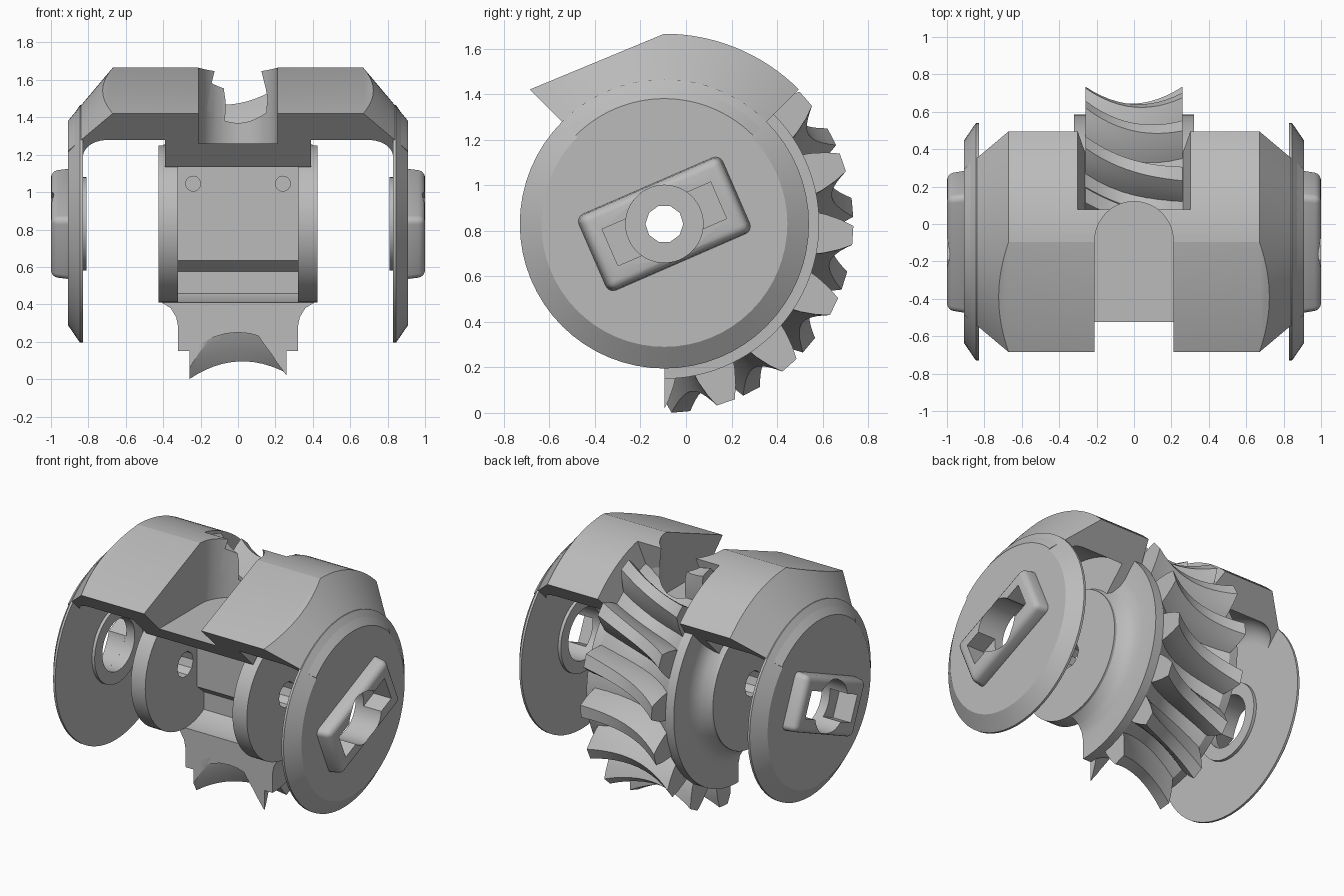
import bpy, bmesh
from math import sin, cos, pi, radians
from mathutils import Vector, Matrix

cube = bpy.data.objects.get("Cube")
if cube:
    bpy.data.objects.remove(cube, do_unlink=True)

CY, CZ = -0.095, 0.83          # joint axis, running along x

grey = bpy.data.materials.new("plain_grey")
grey.use_nodes = True
grey.diffuse_color = (0.5, 0.5, 0.5, 1)
grey.node_tree.nodes["Principled BSDF"].inputs["Base Color"].default_value = (0.5, 0.5, 0.5, 1)


def polar(x, r, a):
    """Point at radius r around the axis; a = 0 is down, 90 back, 180 up."""
    return Vector((x, CY + r * sin(a), CZ - r * cos(a)))


def finish(name, bm):
    bmesh.ops.recalc_face_normals(bm, faces=bm.faces)
    mesh = bpy.data.meshes.new(name)
    bm.to_mesh(mesh)
    bm.free()
    mesh.materials.append(grey)
    ob = bpy.data.objects.new(name, mesh)
    bpy.context.collection.objects.link(ob)
    return ob


def skin(bm, rings, closed=False):
    """Join rings of points with quads, capping the ends if open."""
    vs = [[bm.verts.new(p) for p in ring] for ring in rings]
    n = len(vs[0])
    for a, b in zip(vs, vs[1:] + vs[:1] if closed else vs[1:]):
        for i in range(n):
            j = (i + 1) % n
            bm.faces.new((a[i], a[j], b[j], b[i]))
    if not closed:
        bm.faces.new(vs[0])
        bm.faces.new(vs[-1][::-1])


def lathe(profile, start=0, end=360, steps=64):
    bm = bmesh.new()
    full = end - start == 360
    angles = [radians(start + (end - start) * i / steps) for i in range(steps + (not full))]
    skin(bm, [[polar(x, r, a) for x, r in profile] for a in angles], full)
    return bm


def slice_off(bm, point, normal):
    geom = bm.verts[:] + bm.edges[:] + bm.faces[:]
    cut = bmesh.ops.bisect_plane(bm, geom=geom, plane_co=point, plane_no=normal, clear_outer=True)
    edges = [e for e in cut["geom_cut"] if isinstance(e, bmesh.types.BMEdge)]
    bmesh.ops.holes_fill(bm, edges=[e for e in edges if e.is_valid], sides=0)


def both(half):
    """Mirror a half profile, listed from x = 0 outward and back, into a full one."""
    return half + [(-x, r) for x, r in reversed(half) if x > 0]


def box(name, size, loc, tilt=0):
    bm = bmesh.new()
    bmesh.ops.create_cube(bm, size=1, matrix=Matrix.Translation(loc)
                          @ Matrix.Rotation(tilt, 4, 'X') @ Matrix.Diagonal((*size, 1)))
    return finish(name, bm)


def rod(name, axis, radius, length, loc, sides=48):
    bm = bmesh.new()
    turn = {'X': Matrix.Rotation(pi / 2, 4, 'Y'), 'Y': Matrix.Rotation(pi / 2, 4, 'X'), 'Z': Matrix()}
    bmesh.ops.create_cone(bm, cap_ends=True, segments=sides, radius1=radius, radius2=radius,
                          depth=length, matrix=Matrix.Translation(loc) @ turn[axis])
    return finish(name, bm)


def apply(ob, kind, **settings):
    mod = ob.modifiers.new(kind, kind)
    for key, value in settings.items():
        setattr(mod, key, value)
    bpy.context.view_layer.objects.active = ob
    bpy.ops.object.modifier_apply(modifier=mod.name)


def cut(ob, *cutters):
    for c in cutters:
        apply(ob, 'BOOLEAN', operation='DIFFERENCE', solver='EXACT', object=c)


# Cutters: open-ended slot in the top, groove for the teeth, axle hole
slot_round = rod("slot_round_cutter", 'Z', 0.21, 1.0, (0, -0.09, 1.76))
slot_front = box("slot_front_cutter", (0.42, 1.0, 1.0), (0, -0.59, 1.76))
groove = finish("groove_cutter", lathe(both([(0, 0.57), (0.13, 0.6), (0.26, 0.67), (0.33, 0.95)]),
                                       130, 168, 16))
axle = rod("axle_cutter", 'X', 0.083, 1.2, (0, CY, CZ), 10)
helpers = [slot_round, slot_front, groove, axle]

# Yoke: quarter ring with conical shoulders, front half planed flat
fillet = [(0.70 + 0.13 * cos(radians(t)), 0.505 + 0.13 * sin(radians(t))) for t in range(0, 91, 15)]
bm = lathe(both([(0, 0.835), (0.67, 0.835), (0.91, 0.55), (0.91, 0.48), (0.83, 0.48)]
                + fillet + [(0.39, 0.635), (0.39, 0.43), (0, 0.43)]), 135, 225, 32)
flat = radians(202.5)
slice_off(bm, polar(0, 0.835 * cos(pi / 8), flat), polar(0, 1, flat) - polar(0, 0, flat))
yoke = finish("yoke", bm)
cut(yoke, slot_round, slot_front, groove)

# Side discs with an inner collar
side_disc = finish("side_discs", lathe([(0.81, 0.17), (0.81, 0.25), (0.83, 0.25), (0.83, 0.635),
                                        (0.845, 0.635), (0.91, 0.54), (0.91, 0.17)]))

# Raised tilted boss on each disc, with a round hole and a crossing slot
TILT = radians(23.5)
boss = box("bosses", (0.12, 0.70, 0.37), (0.94, CY, CZ), TILT)
centre = Vector((0, CY, CZ))
for v in boss.data.vertices:
    if v.co.x > 0.95:
        v.co = centre + (v.co - centre) * 0.95
        v.co.x = 1.0
apply(boss, 'BEVEL', width=0.035, segments=4)
bore = rod("bore_cutter", 'X', 0.17, 0.6, (0.95, CY, CZ))
key_slot = box("key_slot_cutter", (0.3, 0.52, 0.175), (1.02, CY, CZ), TILT)
helpers += [bore, key_slot]
cut(boss, bore, key_slot)
cut(side_disc, key_slot)

# Hub discs either side of the core
hub = finish("hub_discs", lathe([(0.32, 0), (0.32, 0.42), (0.425, 0.42), (0.425, 0)]))
bmesh_hub = bmesh.new()
bmesh_hub.from_mesh(hub.data)
bmesh.ops.remove_doubles(bmesh_hub, verts=bmesh_hub.verts, dist=1e-5)
bmesh_hub.to_mesh(hub.data)
bmesh_hub.free()
cut(hub, axle)
for ob in (side_disc, boss, hub):
    apply(ob, 'MIRROR', use_axis=(True, False, False))

# Core block between the hub discs, stepped back near the floor
outline = [(0.03, 1.26), (0.03, 0.635), (0.1, 0.575), (0.1, 0.42)]
outline += [polar(0, 0.43, radians(a)).yz for a in range(30, 165, 8)]
bm = bmesh.new()
skin(bm, [[(x, y, z) for y, z in outline] for x in (-0.33, 0.33)])
core = finish("core_block", bm)
for s in (-1, 1):
    hole = rod("screw_cutter", 'Y', 0.04, 0.1, (s * 0.24, 0.03, 1.045), 24)
    helpers.append(hole)
    cut(core, hole)
cut(core, axle)

# Worm wheel rim: throated ring with flared sides
ROOT = lambda x: 0.58 + 0.1 * (x / 0.26) ** 2
TIP = lambda x: 0.745 + 0.085 * (x / 0.26) ** 2
throat = [(x, ROOT(x)) for x in (0, 0.065, 0.13, 0.195, 0.26)]
rim = finish("wheel_rim", lathe(both(throat + [(0.32, 0.68), (0.32, 0.55), (0.33, 0.5), (0.36, 0.45),
                                              (0.41, 0.42), (0, 0.42)]), 0, 172, 60))
cut(rim, slot_round, slot_front)

# Slanting worm wheel teeth
bm = bmesh.new()
for k in range(-1, 8):
    rings = []
    for i in range(13):
        x = -0.26 + 0.52 * i / 12
        mid = radians(12 + 22.5 * k + 14 * x / 0.52)
        shape = [(0.15, ROOT(x) - 0.04), (0.12, ROOT(x) + 0.03), (0.085, (ROOT(x) + TIP(x)) / 2 + 0.02),
                 (0.05, TIP(x))]
        rings.append([polar(x, r, mid + w) for w, r in shape]
                     + [polar(x, r, mid - w) for w, r in reversed(shape)])
    skin(bm, rings)
slice_off(bm, (0, CY, 0), (0, -1, 0))
teeth = finish("wheel_teeth", bm)
cut(teeth, slot_round, slot_front)

# Clear the cutters, then smooth the curved faces
for h in helpers:
    bpy.data.objects.remove(h, do_unlink=True)
bpy.ops.object.select_all(action='DESELECT')
for ob in (yoke, side_disc, boss, hub, core, rim, teeth):
    ob.select_set(True)
bpy.context.view_layer.objects.active = yoke
bpy.ops.object.shade_smooth_by_angle(angle=radians(30))
